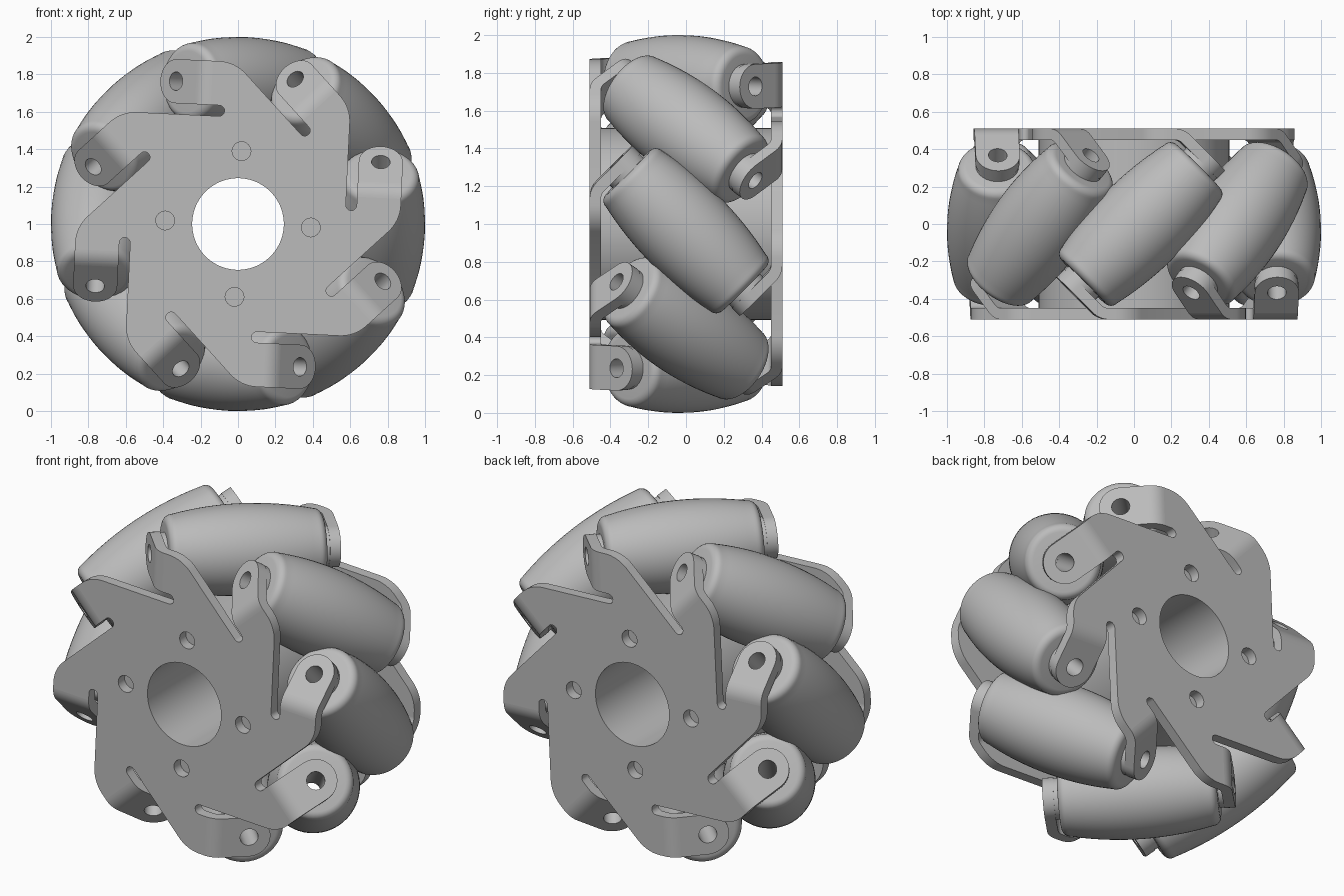
import bpy, bmesh, math
from mathutils import Matrix, Vector

cube = bpy.data.objects.get("Cube")
if cube:
    bpy.data.objects.remove(cube, do_unlink=True)

COUNT = 8                  # rollers around the wheel
LEAN = math.radians(2.75)  # turn of the first roller
AXIS_R = 0.747             # roller axis to wheel axis
PLATE_Y = 0.48             # middle of each side plate
THICK = 0.06
BEND_R = 0.09
TAB_HALF = 0.118
END = 0.435                # half length of a roller
TAB_T = 0.49               # tab middle along the roller axis
HOLE = 0.05
D45 = math.radians(45)

grey = bpy.data.materials.new("grey")
grey.use_nodes = True
grey.diffuse_color = (0.5, 0.5, 0.5, 1)
grey.node_tree.nodes["Principled BSDF"].inputs["Base Color"].default_value = grey.diffuse_color


def arc(cx, cy, r, a0, a1, n):
    """Points on an arc, angles in degrees."""
    angles = [math.radians(a0 + (a1 - a0) * i / n) for i in range(n + 1)]
    return [(cx + r * math.cos(a), cy + r * math.sin(a)) for a in angles]


def circle(r, n=32, cx=0, cy=0):
    return arc(cx, cy, r, 0, 360, n)[:-1]


def finish(bm, name, matrix):
    """Clean the bmesh, place it and give it smooth shading with sharp edges."""
    bmesh.ops.remove_doubles(bm, verts=bm.verts, dist=0.0002)
    bmesh.ops.recalc_face_normals(bm, faces=bm.faces)
    bm.transform(matrix)
    mesh = bpy.data.meshes.new(name)
    bm.to_mesh(mesh)
    bm.free()
    mesh.materials.append(grey)
    for p in mesh.polygons:
        p.use_smooth = True
    mesh.set_sharp_from_angle(angle=math.radians(35))
    return mesh


def flat_shape(name, loops, thick, matrix):
    """Filled outline with holes, extruded to a thickness."""
    curve = bpy.data.curves.new(name, "CURVE")
    curve.dimensions, curve.fill_mode, curve.extrude = "2D", "BOTH", thick / 2
    for loop in loops:
        spline = curve.splines.new("POLY")
        spline.points.add(len(loop) - 1)
        spline.use_cyclic_u = True
        for point, (x, y) in zip(spline.points, loop):
            point.co = (x, y, 0, 1)
    temp = bpy.data.objects.new(name, curve)
    flat = temp.to_mesh()
    bm = bmesh.new()
    bm.from_mesh(flat)
    temp.to_mesh_clear()
    bpy.data.objects.remove(temp)
    bpy.data.curves.remove(curve)
    return finish(bm, name, matrix)


def place(name, mesh, matrix):
    obj = bpy.data.objects.new(name, mesh)
    obj.matrix_world = Matrix.Translation((0, 0, 1)) @ matrix
    bpy.context.collection.objects.link(obj)


def frame(x, y, z, origin):
    """Matrix from three axes and an origin."""
    m = Matrix((x, y, z)).transposed().to_4x4()
    m.translation = Vector(origin)
    return m


def roller_radius(t):
    """Radius that makes the roller touch the wheel's outer cylinder."""
    x = t * math.sin(D45)
    d = math.hypot(AXIS_R, x)
    return (1 - d) / math.hypot(AXIS_R / d, x / d * math.sin(D45))


s = math.sin(D45)
corner = PLATE_Y - TAB_T / s            # where plate and tab planes meet
setback = BEND_R * math.tan(D45 / 2)
bend_u = corner + setback
upright = Matrix.Rotation(math.pi / 2, 4, "X")

# Side plate: toothed outline with a slot under each tab
slot_v, slot_r, slot_u = AXIS_R - TAB_HALF - 0.029, 0.029, -0.13
top = AXIS_R + TAB_HALF
shoulder_r = 0.2
shoulder_u = (slot_v - slot_r) / s - top - shoulder_r * math.tan(D45 / 2)
tooth = arc(slot_u, slot_v, slot_r, -90, 90, 8)
tooth += [(bend_u, AXIS_R - TAB_HALF), (bend_u, top)]
tooth += arc(shoulder_u, top - shoulder_r, shoulder_r, 90, 45, 8)
outline = []
for k in range(COUNT):
    turn = Matrix.Rotation(-k * D45, 2)
    outline += [tuple(turn @ Vector(p)) for p in tooth]
bolts = [circle(HOLE, 24, cx, cy) for cx, cy in circle(0.39, 4)]
plate = flat_shape("side_plate", [outline, circle(0.245, 64)] + bolts, THICK,
                   Matrix.Translation((0, -PLATE_Y, 0)) @ upright)

# Bent strip joining plate and tab
cy = BEND_R - PLATE_Y
strip = arc(bend_u, cy, BEND_R + THICK / 2, 270, 225, 8)
strip += arc(bend_u, cy, BEND_R - THICK / 2, 225, 270, 8)
bend = flat_shape("tab_bend", [strip], TAB_HALF * 2, Matrix.Translation((0, 0, AXIS_R)))

# Tab with rounded tip and pin hole
reach = (corner + TAB_T * s) * -1
hole_s = -(-TAB_T * s - corner) / s
tab_loop = [(setback, -TAB_HALF)] + arc(hole_s, 0, TAB_HALF, -90, 90, 20) + [(setback, TAB_HALF)]
tab = flat_shape("tab", [tab_loop, circle(HOLE, 24, hole_s)], THICK,
                 frame((-s, s, 0), (0, 0, 1), (s, s, 0), (corner, -PLATE_Y, AXIS_R)))

# Spacer washer between tab and roller
washer_t = (END + TAB_T - THICK / 2) / 2
spacer = flat_shape("spacer", [circle(0.115), circle(HOLE, 24)], TAB_T - THICK / 2 - END,
                    frame((-s, s, 0), (0, 0, 1), (s, s, 0),
                          (-washer_t * s, -washer_t * s, AXIS_R)))

# Barrel roller: lathed profile with rounded ends and a bore
fillet = 0.045
body_end = END - fillet
half = [(roller_radius(body_end * i / 10), body_end * i / 10) for i in range(11)]
half += arc(roller_radius(body_end) - fillet, body_end, fillet, 0, 90, 6)[1:]
half.append((HOLE, END))
profile = [(r, -t) for r, t in reversed(half)] + half[1:]
bm = bmesh.new()
ring = [bm.verts.new((r, 0, t)) for r, t in profile]
edges = [bm.edges.new((ring[i - 1], ring[i])) for i in range(len(ring))]
bmesh.ops.spin(bm, geom=ring + edges, axis=(0, 0, 1), cent=(0, 0, 0),
               angle=math.tau, steps=48, use_merge=True)
roller = finish(bm, "roller", frame((-s, s, 0), (0, 0, 1), (s, s, 0), (0, 0, AXIS_R)))

# Hub drum between the plates
hub = flat_shape("hub", [circle(0.51, 64), circle(0.245, 64)], 2 * PLATE_Y - THICK, upright)

# Assembly: the back side is the front turned half way round the vertical
tilt = Matrix.Rotation(LEAN, 4, "Y")
place("hub", hub, tilt)
for side, flip in (("front", 0), ("back", math.pi)):
    place(side + "_plate", plate, tilt @ Matrix.Rotation(flip, 4, "Z"))
for k in range(COUNT):
    turn = Matrix.Rotation(LEAN + k * D45, 4, "Y")
    place(f"roller_{k + 1}", roller, turn)
    for side, flip in (("front", 0), ("back", math.pi)):
        pose = turn @ Matrix.Rotation(flip, 4, "Z")
        for name, mesh in (("tab", tab), ("tab_bend", bend), ("spacer", spacer)):
            place(f"{side}_{name}_{k + 1}", mesh, pose)
